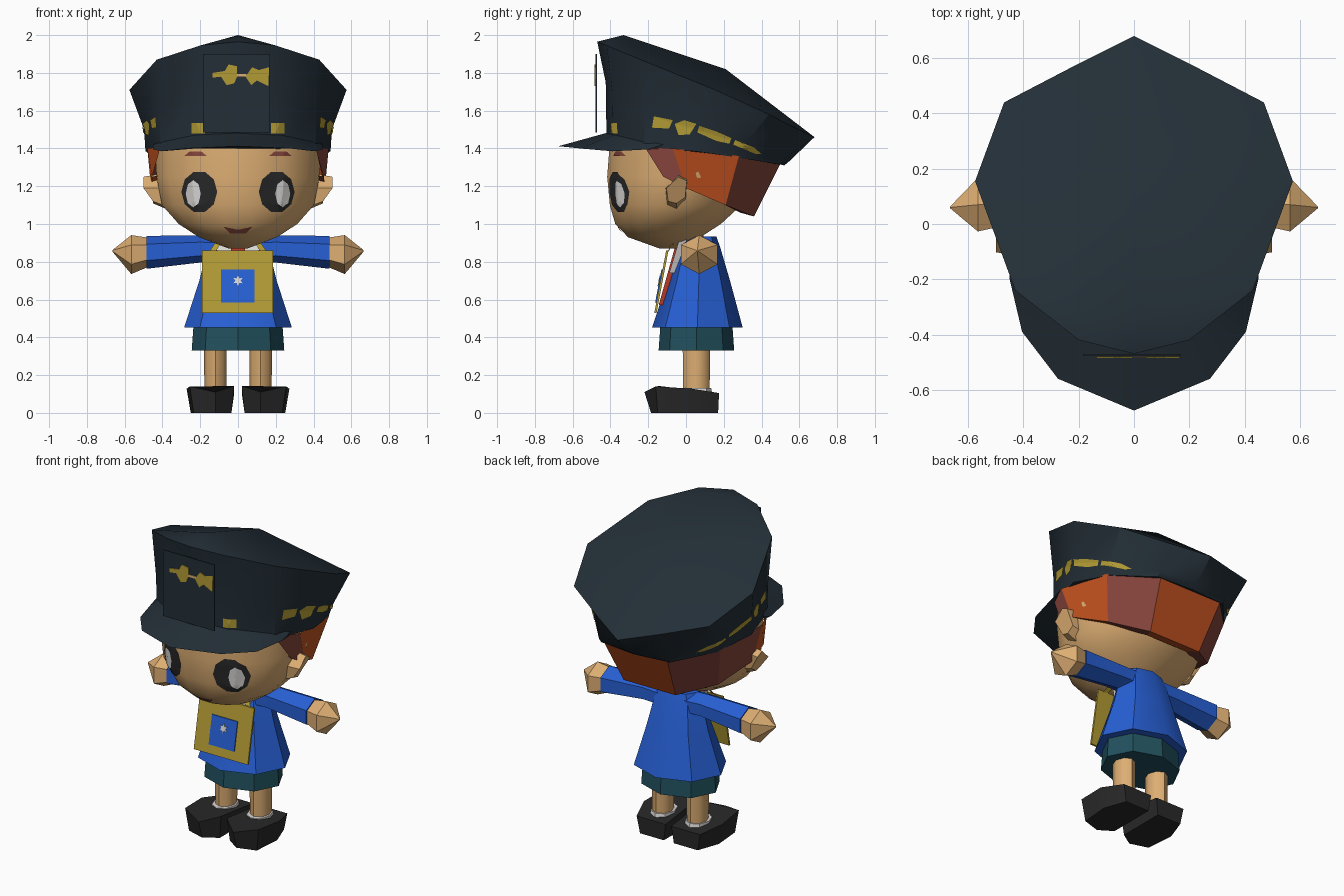
import bpy, bmesh, math
from mathutils import Vector
from mathutils.bvhtree import BVHTree

if "Cube" in bpy.data.objects:
    bpy.data.objects.remove(bpy.data.objects["Cube"])


def mat(name, *rgb):
    m = bpy.data.materials.new(name)
    m.diffuse_color = (*rgb, 1)
    m.use_nodes = True
    m.node_tree.nodes["Principled BSDF"].inputs["Base Color"].default_value = m.diffuse_color
    return m


NAVY = mat("navy", .017, .028, .038)
SKIN = mat("skin", .72, .42, .17)
ORANGE = mat("orange_hair", .55, .085, .014)
MAROON = mat("maroon_hair", .24, .06, .045)
BLUE = mat("blue", .02, .115, .66)
TEAL = mat("teal", .015, .08, .11)
GOLD = mat("gold", .45, .33, .035)
BLACK = mat("black", .022, .022, .023)
WHITE = mat("white", .72, .70, .68)
RED = mat("red", .45, .04, .02)


def build(name, verts, faces, mats, angle=30, recalc=True):
    me = bpy.data.meshes.new(name)
    me.from_pydata([tuple(v) for v in verts], [], faces)
    if recalc:
        bm = bmesh.new()
        bm.from_mesh(me)
        bmesh.ops.recalc_face_normals(bm, faces=bm.faces)
        bm.to_mesh(me)
        bm.free()
    for m in mats if isinstance(mats, list) else [mats]:
        me.materials.append(m)
    if angle:
        me.shade_smooth()
        me.set_sharp_from_angle(angle=math.radians(angle))
    ob = bpy.data.objects.new(name, me)
    bpy.context.collection.objects.link(ob)
    return ob


def loft(name, rings, mats, angle=30, caps=True, closed=True):
    n = len(rings[0])
    verts = [p for r in rings for p in r]
    faces = [(k * n + i, k * n + (i + 1) % n, (k + 1) * n + (i + 1) % n, (k + 1) * n + i)
             for k in range(len(rings) - 1) for i in range(n if closed else n - 1)]
    if caps:
        faces += [tuple(range(n)), tuple(range(len(verts) - n, len(verts)))]
    return build(name, verts, faces, mats, angle)


def ellipse(n, cx, cy, rx, ry, z, turn=0.0):
    return [(cx + rx * math.cos(a), cy + ry * math.sin(a), z)
            for a in (math.tau * i / n + turn for i in range(n))]


def sym(half):
    """Close a front-to-back half outline by mirroring it in x."""
    return half + [(-x, y, z) for x, y, z in reversed(half[1:-1])]


def surface(ob):
    bm = bmesh.new()
    bm.from_mesh(ob.data)
    tree = BVHTree.FromBMesh(bm)
    bm.free()
    return tree


def decal(name, outline, tree, m, side=0, lift=.006):
    """Thin painted patch laid on a surface, from the front (side 0) or from x = side."""
    pts = [Vector(a).lerp(Vector(b), t / 3) for a, b in
           zip(outline, outline[1:] + outline[:1]) for t in range(3)]
    c = sum(pts, Vector((0, 0))) / len(pts)
    n, verts = len(pts), []
    for f in (1, .66, .33, 0):
        for p in pts if f else [c]:
            u, v = c.lerp(p, f)
            o, d = (Vector((side * 3, u, v)), Vector((-side, 0, 0))) if side else \
                   (Vector((u, -3, v)), Vector((0, 1, 0)))
            hit = tree.ray_cast(o, d)[0] or tree.find_nearest(o)[0]
            verts.append(hit - d * lift)
    faces = [(k * n + i, k * n + (i + 1) % n, (k + 1) * n + (i + 1) % n, (k + 1) * n + i)
             for k in range(2) for i in range(n)]
    faces += [(2 * n + i, 2 * n + (i + 1) % n, 3 * n) for i in range(n)]
    if side < 0:
        faces = [f[::-1] for f in faces]
    return build(name, verts, faces, m, 0, recalc=False)


def oval(cx, cz, rx, rz, n=10):
    return [(x, z) for x, z, _ in ellipse(n, cx, cz, rx, rz, 0)]


def slab(name, outline, m, y_at, thick=.008):
    """Flat x-z outline extruded in y, with depth given by height."""
    rings = [[(x, y_at(z) + o, z) for x, z in outline] for o in (0, thick)]
    return loft(name, rings, m, 0)


def rect(x0, x1, z0, z1):
    return [(x0, z0), (x1, z0), (x1, z1), (x0, z1)]


# Head, from chin to crown: z, half width, front y, back y
HEAD = [(.87, .05, -.14, -.02), (.93, .21, -.31, .08), (1.0, .32, -.38, .19),
        (1.10, .41, -.41, .30), (1.25, .44, -.425, .39), (1.45, .45, -.41, .42)]
head = loft("head", [ellipse(16, 0, (a + b) / 2, w, (b - a) / 2, z, math.pi / 16)
                     for z, w, a, b in HEAD], SKIN, 40)
head_tree = surface(head)

# Hair band of alternating strips, open at the face
top = [(.41, -.22, 1.41), (.48, -.07, 1.40), (.435, .28, 1.36), (.22, .50, 1.32)]
low = [(.455, -.12, 1.25), (.46, 0, 1.19), (.37, .21, 1.10), (.18, .36, 1.04)]
inner = [(x * .8, y * .8, z + .02) for x, y, z in low]
hair = loft("hair", [h + [(-x, y, z) for x, y, z in reversed(h)] for h in (top, low, inner)],
            [MAROON, ORANGE], 0, caps=False, closed=False)
for i, p in enumerate(hair.data.polygons):
    p.material_index = (0, 1, 0, 1, 0, 0, 1)[i % 7]

# Cap crown: band, mid bend, flared rim and a two-peaked top
band = sym([(0, -.42, 1.40), (.21, -.385, 1.40), (.41, -.22, 1.40), (.49, .05, 1.385),
            (.425, .29, 1.35), (.24, .50, 1.315), (0, .52, 1.31)])
bend = sym([(0, -.425, 1.75), (.21, -.39, 1.70), (.415, -.22, 1.58), (.497, .06, 1.50),
            (.44, .31, 1.42), (.24, .52, 1.345), (0, .55, 1.335)])
rim = sym([(0, -.47, 1.965), (.2, -.42, 1.945), (.43, -.24, 1.87), (.575, .155, 1.71),
           (.47, .44, 1.58), (.23, .565, 1.515), (0, .68, 1.46)])
n = len(rim)
verts = band + bend + rim + [(0, -.33, 2.0), (0, .21, 1.82)]
peak, mid = 3 * n, 3 * n + 1
faces = [(k * n + i, k * n + (i + 1) % n, (k + 1) * n + (i + 1) % n, (k + 1) * n + i)
         for k in range(2) for i in range(n)] + [tuple(range(n))]
for i in range(n):
    tip = peak if i < 2 or i >= n - 2 else mid
    faces.append((2 * n + i, 2 * n + (i + 1) % n, tip))
faces += [(2 * n + 2, mid, peak), (2 * n + n - 2, peak, mid)]
cap = build("cap_crown", verts, faces, NAVY, 32)
cap_tree = surface(cap)

# Visor: upper sheet and underside
v_in = [(0, -.41, 1.485), (.22, -.37, 1.475), (.40, -.21, 1.44), (.45, -.12, 1.42)]
v_out = [(0, -.675, 1.412), (.275, -.56, 1.40), (.405, -.39, 1.385), (.45, -.2, 1.395)]
v_low = [(x, y, 1.40) for x, y, z in v_in]
loft("cap_visor", [[(-x, y, z) for x, y, z in reversed(h[1:])] + h for h in (v_in, v_out, v_low)],
     NAVY, 30, caps=False, closed=False)

# Cap badge plate with winged emblem
slab("badge_plate", rect(-.185, .17, 1.485, 1.9), NAVY, lambda z: -.478, .006)
slab("badge_wing_left", [(-.135, 1.775), (-.09, 1.78), (-.06, 1.735), (-.02, 1.745), (-.005, 1.78),
                         (-.005, 1.835), (-.05, 1.845), (-.07, 1.81), (-.135, 1.80)],
     GOLD, lambda z: -.484, .005)
slab("badge_wing_right", [(.04, 1.78), (.07, 1.735), (.10, 1.76), (.16, 1.73), (.165, 1.83),
                          (.11, 1.815), (.075, 1.83)], GOLD, lambda z: -.484, .005)
slab("badge_bar", rect(-.005, .045, 1.78, 1.795), SKIN, lambda z: -.483, .004)

# Gold leaves round the cap band
LEAVES = [[(-.18, 1.51), (-.09, 1.505), (-.07, 1.55), (-.17, 1.57)],
          [(-.04, 1.47), (.02, 1.475), (.055, 1.53), (-.01, 1.55), (-.06, 1.53)],
          [(.06, 1.485), (.16, 1.44), (.23, 1.425), (.24, 1.455), (.16, 1.49), (.07, 1.52)],
          [(.25, 1.42), (.37, 1.37), (.40, 1.37), (.36, 1.405), (.26, 1.445)]]
for s, tag in ((1, "right"), (-1, "left")):
    for i, leaf in enumerate(LEAVES):
        decal(f"cap_leaf_{tag}_{i}", leaf, cap_tree, GOLD, s)
    decal(f"cap_front_leaf_{tag}", rect(s * .21 - .035, s * .21 + .035, 1.48, 1.535), cap_tree, GOLD)

    # Eyes, brows and ears
    decal(f"eye_{tag}", oval(s * .205, 1.17, .095, .112), head_tree, BLACK)
    decal(f"eye_glint_{tag}", oval(s * .237, 1.16, .04, .072, 8), head_tree, WHITE, 0, .011)
    decal(f"brow_{tag}", [(s * .225 - .06, 1.36), (s * .225 + .06, 1.36),
                          (s * .225 + .03, 1.385), (s * .225 - .03, 1.385)][::1], head_tree, MAROON)
    ear = [(-.11, 1.19), (-.04, 1.275), (.01, 1.245), (0, 1.12), (-.05, 1.075), (-.10, 1.09)]
    loft(f"ear_{tag}", [[(s * .37, y, z) for y, z in ear],
                        [(s * (.50 if z > 1.15 else .45), -.045 + (y + .045) * .9,
                          1.19 + (z - 1.19) * .7) for y, z in ear]], SKIN, 0)

    # Sleeve and pointed hand, six-sided
    def ring(x, cy, cz, ry, rz):
        return [(s * x, y, z) for y, z, _ in ellipse(6, cy, cz, ry, rz, 0, math.pi / 6)]
    loft(f"sleeve_{tag}", [ring(.08, .07, .865, .09, .07), ring(.2, .07, .868, .085, .072),
                           ring(.485, .07, .85, .10, .087)], BLUE, 35)
    loft(f"hand_{tag}", [ring(.478, .07, .85, .09, .078), ring(.565, .07, .838, .112, .103),
                         ring(.665, .06, .858, .004, .004)], SKIN, 25)

    # Leg, sock and shoe
    loft(f"leg_{tag}", [ellipse(8, s * .12, .055, .058, .07, .10),
                        ellipse(8, s * .12, .055, .06, .073, .40)], SKIN, 50)
    loft(f"sock_{tag}", [ellipse(8, s * .12, .045, .075, .095, .10),
                         ellipse(8, s * .12, .045, .07, .088, .132)], WHITE, 40)
    sole = [(.035, .17, 0), (.035, -.13, 0), (.12, -.185, 0), (.235, -.15, 0), (.25, .03, 0), (.20, .17, 0)]
    upper = [(.02, .175, .105), (.02, -.14, .142), (.12, -.22, .11), (.255, -.16, .14),
             (.272, .03, .128), (.22, .175, .105)]
    loft(f"shoe_{tag}", [[(s * x, y, z) for x, y, z in r] for r in (sole, upper)], BLACK, 25)

    # Bag strap
    strap = [(.155, -.095, .85), (.12, -.10, .85), (.065, -.05, .94), (.095, -.04, .94)]
    build(f"bag_strap_{tag}", [(s * x, y, z) for x, y, z in strap], [(0, 1, 2, 3)], GOLD, 0)

# Mouth
decal("mouth", [(-.075, .985), (-.04, .95), (.04, .95), (.075, .985), (.035, .972), (-.035, .972)],
      head_tree, MAROON)

# Jacket, eight-sided, flaring to the hem
loft("jacket", [ellipse(8, 0, .06, .285, .24, .452), ellipse(8, 0, .068, .205, .165, .70),
                ellipse(8, 0, .07, .16, .11, .88), ellipse(8, 0, .07, .13, .09, .935)], BLUE, 40)
loft("shorts", [ellipse(8, 0, .055, .245, .20, .33), ellipse(8, 0, .055, .235, .19, .47)], TEAL, 30)
loft("neck", [ellipse(8, 0, .04, .07, .07, .82), ellipse(8, 0, .02, .07, .07, .96)], SKIN, 40)

# Shirt front, tie and hanging bag
slope = lambda z: -.105 - (.86 - z) * .19
slab("shirt_front", [(-.07, .74), (.07, .74), (.13, .92), (-.13, .92)], WHITE,
     lambda z: -.035 - (.92 - z) * .30, .04)
slab("tie", [(-.05, .57), (.05, .57), (.035, .89), (-.035, .89)], RED,
     lambda z: -.055 - (.89 - z) * .28, .04)
slab("bag", rect(-.19, .185, .53, .86), GOLD, slope, .012)
slab("bag_patch", rect(-.09, .087, .585, .76), BLUE, lambda z: slope(z) - .006, .006)
star = [(math.cos(a * math.pi / 6) * r, .70 + math.sin(a * math.pi / 6) * r)
        for a in range(12) for r in [.028 if a % 2 else .014]]
slab("bag_star", star, WHITE, lambda z: slope(z) - .010, .004)
